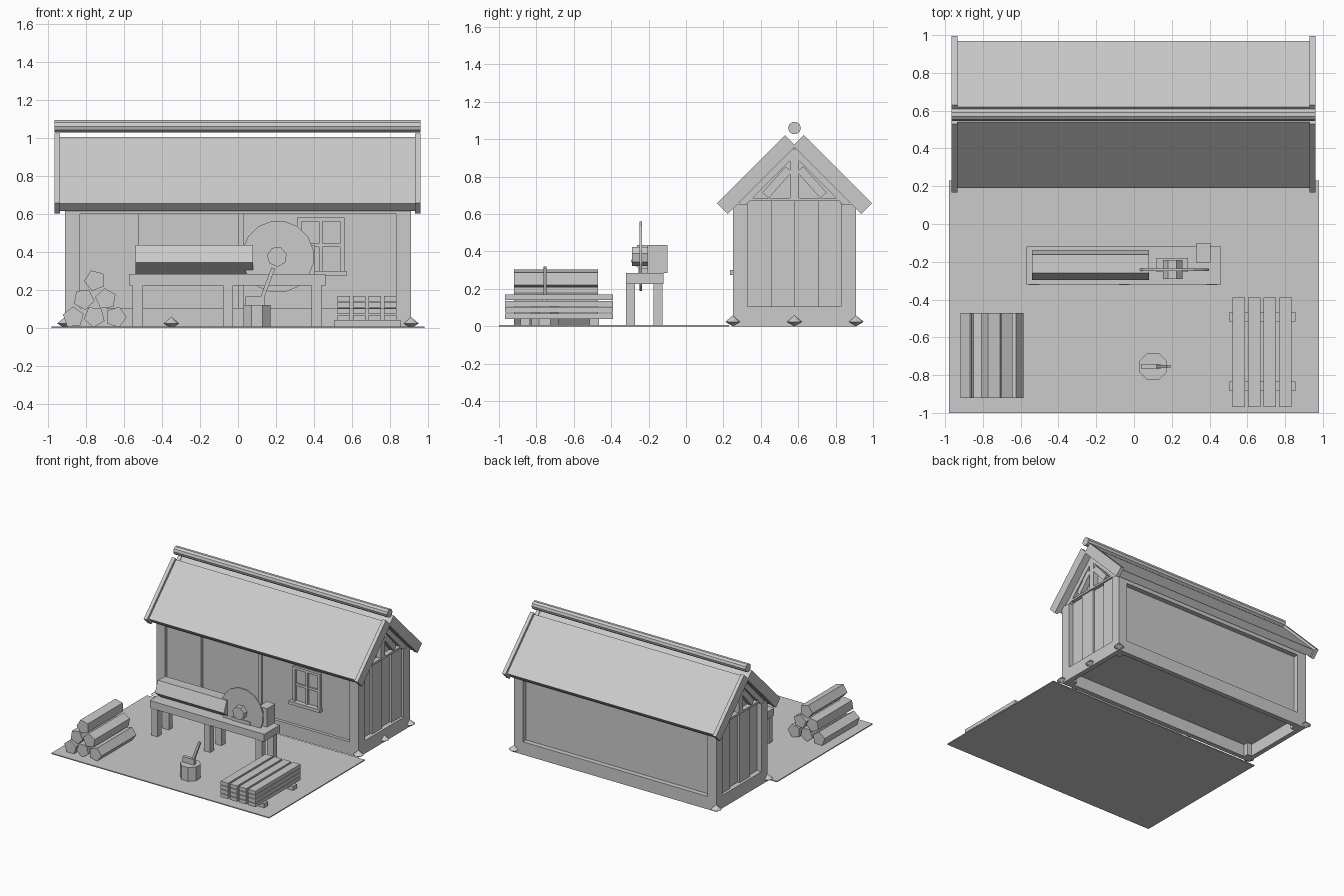
import bpy, bmesh, math

cube = bpy.data.objects.get("Cube")
if cube:
    bpy.data.objects.remove(cube)

GREY = (0.6, 0.6, 0.6, 1)
mat = bpy.data.materials.new("plain_grey")
mat.use_nodes = True
mat.diffuse_color = GREY
mat.node_tree.nodes["Principled BSDF"].inputs["Base Color"].default_value = GREY

MID = 0.58  # depth of the hut's ridge line


def finish(name, bm):
    bmesh.ops.recalc_face_normals(bm, faces=bm.faces)
    mesh = bpy.data.meshes.new(name)
    bm.to_mesh(mesh)
    bm.free()
    mesh.materials.append(mat)
    obj = bpy.data.objects.new(name, mesh)
    bpy.context.collection.objects.link(obj)
    return obj


def prism(name, pts, axis, a, b):
    """Extrude a 2D profile along an axis from a to b."""
    place = {"x": lambda p, t: (t, p[0], p[1]),
             "y": lambda p, t: (p[0], t, p[1]),
             "z": lambda p, t: (p[0], p[1], t)}[axis]
    bm = bmesh.new()
    lo = [bm.verts.new(place(p, a)) for p in pts]
    hi = [bm.verts.new(place(p, b)) for p in pts]
    bm.faces.new(lo)
    bm.faces.new(hi)
    n = len(pts)
    for i in range(n):
        j = (i + 1) % n
        bm.faces.new((lo[i], lo[j], hi[j], hi[i]))
    return finish(name, bm)


def box(name, x0, x1, y0, y1, z0, z1):
    return prism(name, [(x0, y0), (x1, y0), (x1, y1), (x0, y1)], "z", z0, z1)


def ngon(cx, cy, r, n, turn=0):
    return [(cx + r * math.cos(math.radians(turn) + math.tau * i / n),
             cy + r * math.sin(math.radians(turn) + math.tau * i / n)) for i in range(n)]


def bar(p, q, w):
    """Rectangle profile of width w from p to q."""
    dx, dy = q[0] - p[0], q[1] - p[1]
    s = w / 2 / math.hypot(dx, dy)
    ox, oy = -dy * s, dx * s
    return [(p[0] + ox, p[1] + oy), (q[0] + ox, q[1] + oy),
            (q[0] - ox, q[1] - oy), (p[0] - ox, p[1] - oy)]


def flip(pts):
    return [(2 * MID - y, z) for y, z in pts]


# Yard
box("yard", -0.98, 0.98, -1, 0.23, 0, 0.008)

# Hut core with gables, open under the raised floor
prism("hut_core", [(0.29, 0.1), (0.87, 0.1), (0.87, 0.675), (MID, 0.96), (0.29, 0.675)],
      "x", -0.86, 0.86)

# Timber frame
for sx, side in ((-1, "right"), (1, "left")):
    for y0, end in ((0.25, "front"), (0.83, "back")):
        x0, x1 = sorted((sx * 0.83, sx * 0.91))
        box(f"{end}_{side}_post", x0, x1, y0, y0 + 0.08, 0, 0.655)
    x0, x1 = sorted((sx * 0.87, sx * 0.91))
    box(f"{side}_base_beam", x0, x1, 0.25, 0.91, 0, 0.105)
    # End planks of alternating depth
    for i in range(4):
        depth = 0.87 + 0.018 * (i % 2)
        x0, x1 = sorted((sx * 0.85, sx * depth))
        y0 = 0.33 + 0.125 * i
        box(f"{side}_end_plank", x0, x1, y0, y0 + 0.125, 0.1, 0.67)
    # Gable truss
    x0, x1 = sorted((sx * 0.85, sx * 0.9))
    box(f"{side}_tie_beam", x0, x1, 0.33, 0.83, 0.67, 0.686)
    box(f"{side}_king_post", x0, x1, MID - 0.025, MID + 0.025, 0.686, 0.91)
    strut = bar((MID, 0.7), (MID + 0.105, 0.845), 0.05)
    strut = bar((MID + 0.155, 0.70), (MID + 0.03, 0.84), 0.045)
    rafter = bar((0.29, 0.655), (MID, 0.945), 0.05)
    for shape in (strut, flip(strut)):
        prism(f"{side}_gable_strut", shape, "x", x0, x1)
    for shape in (rafter, flip(rafter)):
        prism(f"{side}_gable_rafter", shape, "x", x0, x1)

for y0, end in ((0.25, "front"), (0.87, "back")):
    box(f"{end}_base_beam", -0.91, 0.91, y0, y0 + 0.04, 0, 0.105)
    box(f"{end}_top_beam", -0.91, 0.91, y0, y0 + 0.04, 0.6, 0.65)

# Front wall panels at stepped depths, with a recessed doorway
for x0, x1, y in ((-0.83, -0.71, 0.272), (-0.71, -0.52, 0.265), (0.02, 0.83, 0.275)):
    box("front_wall_panel", x0, x1, y, 0.3, 0.1, 0.62)
box("door_jamb", 0.0, 0.03, 0.262, 0.3, 0.1, 0.62)

# Window
box("window_left_frame", 0.31, 0.335, 0.255, 0.28, 0.3, 0.58)
box("window_right_frame", 0.535, 0.56, 0.255, 0.28, 0.3, 0.58)
box("window_top_frame", 0.31, 0.56, 0.255, 0.28, 0.56, 0.58)
box("window_mullion", 0.425, 0.445, 0.26, 0.28, 0.3, 0.56)
box("window_crossbar", 0.335, 0.535, 0.262, 0.28, 0.425, 0.445)
box("window_sill", 0.29, 0.57, 0.235, 0.28, 0.275, 0.3)

# Roof panels, barge boards and ridge log
panel = [(0.19, 0.655), (0.54, 1.005), (MID, 0.965), (0.23, 0.615)]
barge = [(0.166, 0.658), (0.53, 1.022), (0.587, 0.965), (0.223, 0.601)]
for end, turn in (("front", list), ("back", flip)):
    prism(f"{end}_roof_panel", turn(panel), "x", -0.935, 0.935)
    for x in (-0.965, 0.93):
        prism(f"{end}_barge_board", turn(barge), "x", x, x + 0.03)
prism("ridge_log", ngon(MID, 1.06, 0.034, 10), "x", -0.965, 0.96)

# Foundation stones
for x, y in ((-0.91, 0.25), (-0.35, 0.25), (0.91, 0.25), (0.91, MID), (0.91, 0.91), (-0.91, 0.91)):
    bm = bmesh.new()
    ring = [bm.verts.new((px, py, 0.024)) for px, py in ngon(x, y, 0.04, 8)]
    for tip in (0, 0.058):
        v = bm.verts.new((x, y, tip))
        for i in range(8):
            bm.faces.new((ring[i], ring[(i + 1) % 8], v))
    finish("foundation_stone", bm)

# Saw bench
box("bench_top", -0.57, 0.46, -0.32, -0.12, 0.225, 0.285)
for x in (-0.555, -0.08, 0.385):
    for y in (-0.322, -0.175):
        box("bench_leg", x, x + 0.055, y, y + 0.05, 0, 0.226)
prism("bench_log", ngon(-0.215, 0.366, 0.083, 5, 51), "x", -0.54, 0.08)
prism("saw_blade", ngon(0.21, 0.375, 0.19, 16, 11), "y", -0.248, -0.236)
prism("saw_hub", ngon(0.205, 0.375, 0.053, 7, 15), "y", -0.29, -0.19)
box("saw_mount", 0.12, 0.285, -0.255, -0.18, 0.28, 0.312)
box("saw_motor", 0.33, 0.405, -0.205, -0.1, 0.285, 0.435)

# Chopping stump and axe
prism("stump", ngon(0.1, -0.755, 0.078, 8, 22.5), "z", 0, 0.12)
box("axe_head", 0.04, 0.14, -0.768, -0.742, 0.115, 0.165)
prism("axe_handle", bar((0.12, 0.14), (0.185, 0.315), 0.02), "y", -0.763, -0.747)

# Log pile
for x, z, turn in ((-0.865, 0.056, 20), (-0.755, 0.06, 50), (-0.642, 0.058, 0),
                   (-0.81, 0.152, 62), (-0.695, 0.153, 25), (-0.752, 0.25, 40)):
    prism("pile_log", ngon(x, z, 0.057, 5, turn), "y", -0.92, -0.47)

# Plank stack on bearers
for y in (-0.885, -0.515):
    box("stack_bearer", 0.505, 0.855, y, y + 0.05, 0, 0.042)
for row in range(4):
    for col in range(4):
        x, z = 0.522 + 0.082 * col, 0.04 + 0.0335 * row
        box("stack_plank", x, x + 0.066, -0.968, -0.39, z, z + 0.029)
